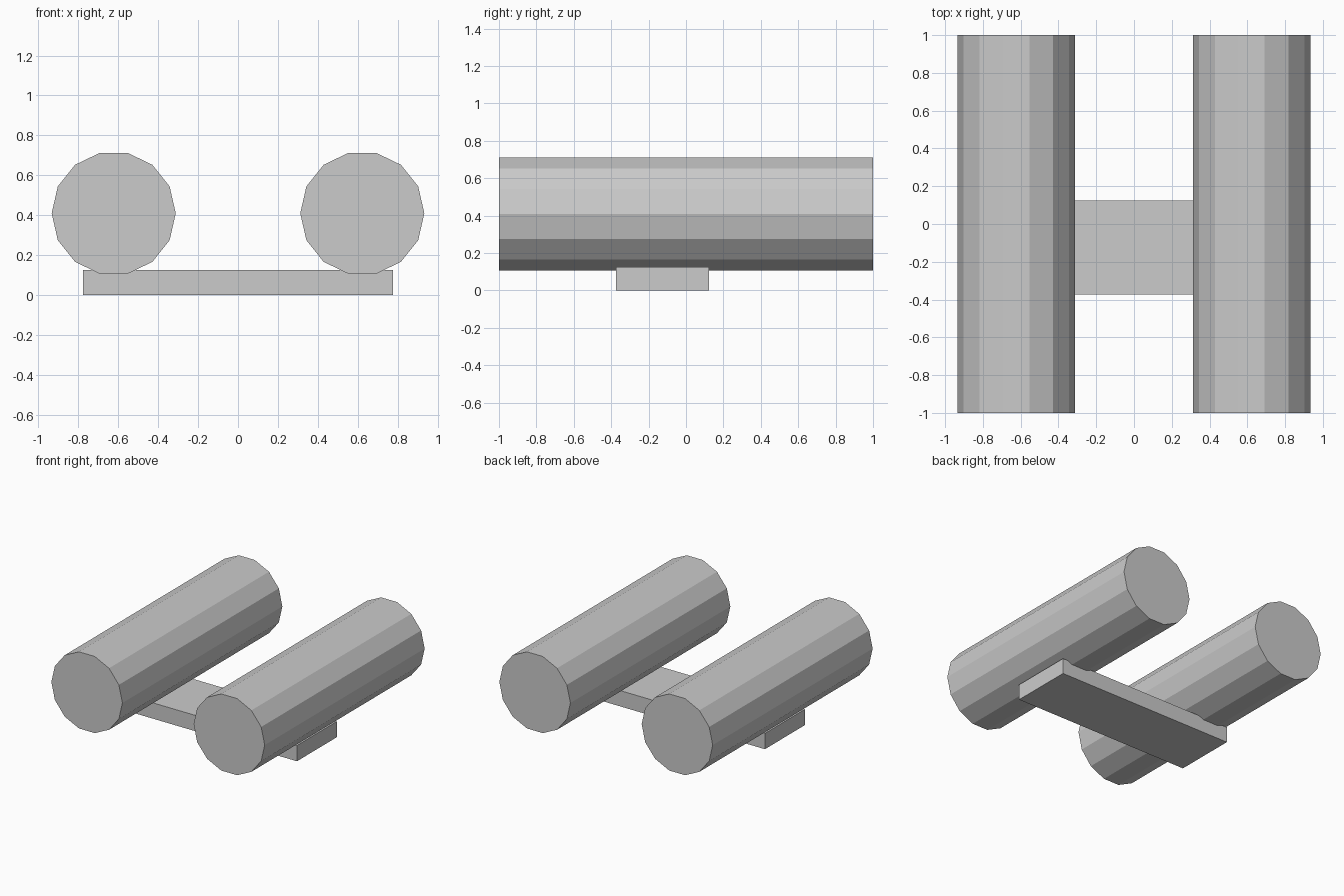
import bpy
import math
from mathutils import Matrix

cube = bpy.data.objects.get("Cube")
if cube:
    bpy.data.objects.remove(cube, do_unlink=True)

# One plain grey for every part
grey = bpy.data.materials.new("light_grey")
color = (0.6, 0.6, 0.6, 1.0)
grey.diffuse_color = color
grey.use_nodes = True
grey.node_tree.nodes["Principled BSDF"].inputs["Base Color"].default_value = color


def finish(name, matrix):
    """Name the active object, bake its transform and colour it."""
    obj = bpy.context.object
    obj.name = obj.data.name = name
    obj.data.transform(matrix)
    obj.data.materials.append(grey)
    return obj


# Two long 14-sided tubes, lying along y with a corner pointing to each side
lay_down = Matrix.Rotation(math.pi / 2, 4, "X") @ Matrix.Rotation(math.pi / 2, 4, "Z")
for side, name in ((1, "left_cylinder"), (-1, "right_cylinder")):
    bpy.ops.mesh.primitive_cylinder_add(vertices=14, radius=0.311, depth=2)
    tube = finish(name, lay_down)
    tube.location = (side * 0.623, 0, 0.409)

# Flat bar joining the tubes underneath, set slightly to the front
bpy.ops.mesh.primitive_cube_add(size=1)
bar = finish("cross_bar", Matrix.Diagonal((1.556, 0.498, 0.125, 1)))
bar.location = (0, -0.125, 0.0625)
